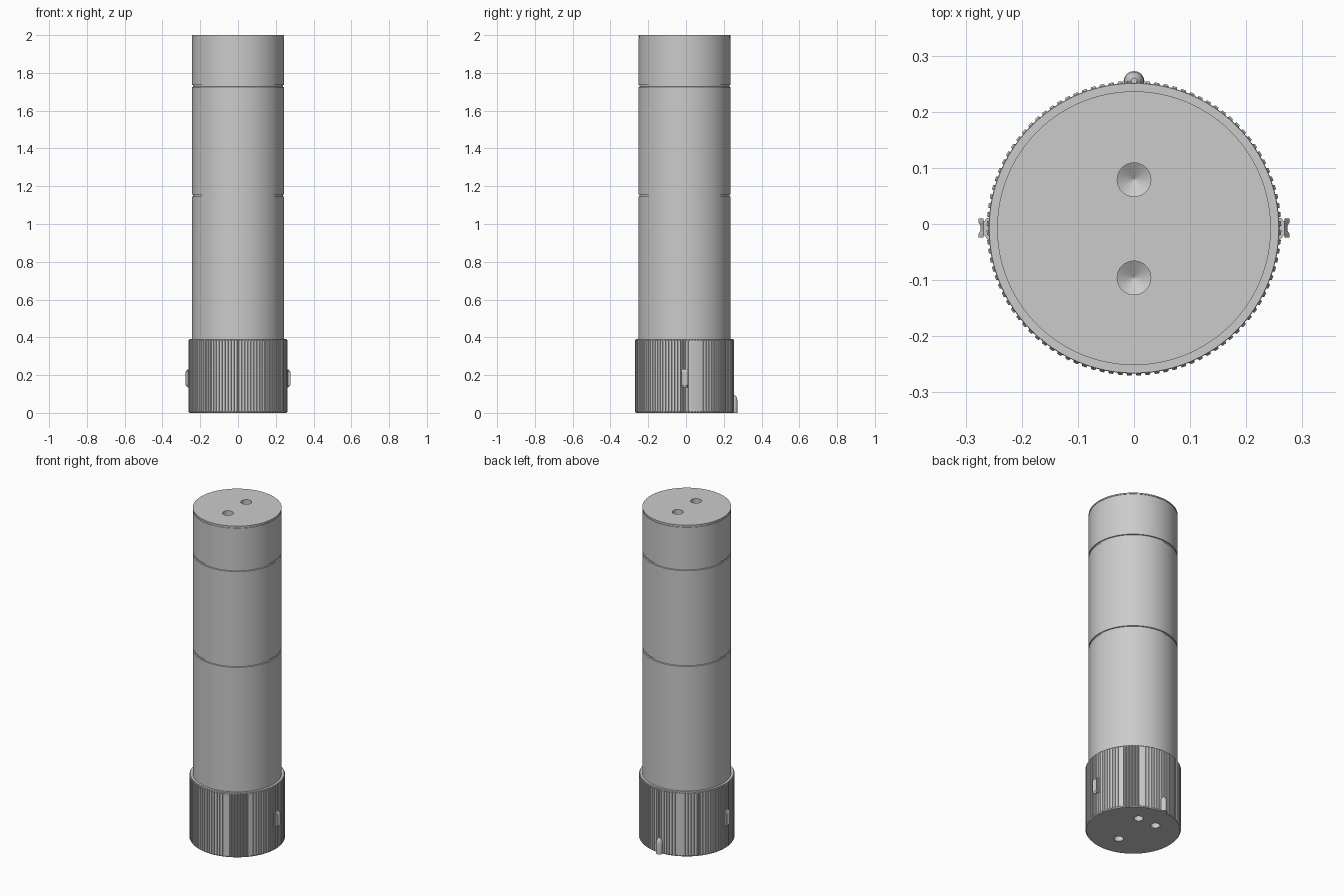
import bpy, bmesh, math
from mathutils import Matrix, Vector

cube = bpy.data.objects.get("Cube")
if cube:
    bpy.data.objects.remove(cube, do_unlink=True)

CY = -0.0075          # axis of the tube
BODY_R, BASE_R, RIB_R = 0.244, 0.259, 0.2625
BASE_TOP = 0.39

GREY = (0.6, 0.6, 0.6)
metal = bpy.data.materials.new("light grey metal")
metal.use_nodes = True
metal.diffuse_color = (*GREY, 1)
metal.node_tree.nodes["Principled BSDF"].inputs["Base Color"].default_value = (*GREY, 1)


def shade(ob):
    bpy.ops.object.select_all(action='DESELECT')
    bpy.context.view_layer.objects.active = ob
    ob.select_set(True)
    bpy.ops.object.shade_smooth_by_angle(angle=math.radians(25))


def finish(name, bm):
    bmesh.ops.recalc_face_normals(bm, faces=bm.faces)
    me = bpy.data.meshes.new(name)
    bm.to_mesh(me)
    bm.free()
    me.materials.append(metal)
    ob = bpy.data.objects.new(name, me)
    bpy.context.collection.objects.link(ob)
    return ob


def loft(bm, rings):
    """Skin a stack of equal-length point rings and cap both ends."""
    loops = [[bm.verts.new(p) for p in ring] for ring in rings]
    n = len(loops[0])
    for a, b in zip(loops, loops[1:]):
        for i in range(n):
            j = (i + 1) % n
            bm.faces.new((a[i], a[j], b[j], b[i]))
    bm.faces.new(loops[0][::-1])
    bm.faces.new(loops[-1])


def circle(r, z, n, cx=0, cy=CY):
    return [(cx + r * math.cos(math.tau * i / n), cy + r * math.sin(math.tau * i / n), z)
            for i in range(n)]


def drill(target, spots, r, z, direction):
    """Cut round blind holes with conical bottoms."""
    for x, y in spots:
        bm = bmesh.new()
        steps = [(r, -0.02), (r, 0.05), (0.001, 0.068)]
        loft(bm, [circle(rr, z + direction * d, 32, x, y) for rr, d in steps])
        cutter = finish("hole_cutter", bm)
        cutter.hide_render = True
        mod = target.modifiers.new("hole", 'BOOLEAN')
        mod.operation, mod.solver, mod.object = 'DIFFERENCE', 'EXACT', cutter
        bpy.context.view_layer.objects.active = target
        bpy.ops.object.modifier_apply(modifier=mod.name)
        bpy.data.objects.remove(cutter, do_unlink=True)
    shade(target)


# Tube with two narrow grooves and a fine line under the top edge
profile = [(BODY_R, BASE_TOP - 0.05)]
for z, half_width, depth in ((1.151, 0.006, 0.005), (1.731, 0.006, 0.005), (1.990, 0.003, 0.002)):
    profile += [(BODY_R, z - half_width), (BODY_R - depth, z - half_width * 0.7),
                (BODY_R - depth, z + half_width * 0.7), (BODY_R, z + half_width)]
profile += [(BODY_R, 2.0)]
bm = bmesh.new()
loft(bm, [circle(r, z, 96) for r, z in profile])
body = finish("tube_body", bm)
drill(body, [(0, 0.079), (0, -0.096)], 0.03, 2.0, -1)

# Grip base
bm = bmesh.new()
loft(bm, [circle(BASE_R - 0.002, 0, 96), circle(BASE_R, 0.003, 96),
          circle(BASE_R, BASE_TOP - 0.002, 96), circle(BASE_R - 0.001, BASE_TOP, 96)])
base = finish("grip_base", bm)
drill(base, [(0.06, 0.11), (-0.06, 0.11), (0, -0.13)], 0.026, 0.0, 1)

# Vertical ribs around the grip
bm = bmesh.new()
count = 100
for i in range(count):
    turn = Matrix.Translation((0, CY, 0)) @ Matrix.Rotation(math.tau * (i + 0.5) / count, 4, 'Z')
    rings = []
    for z, out in ((0.003, BASE_R + 0.0005), (0.007, RIB_R),
                   (BASE_TOP - 0.007, RIB_R), (BASE_TOP - 0.003, BASE_R + 0.0005)):
        section = [(BASE_R - 0.003, -0.006), (out, -0.0038),
                   (out, 0.0038), (BASE_R - 0.003, 0.006)]
        rings.append([turn @ Vector((x, y, z)) for x, y in section])
    loft(bm, rings)
finish("grip_ribs", bm)

# Waisted side lugs with a shallow channel down the outer face
half = [(0.250, 0.018), (0.263, 0.018), (0.266, 0.013), (0.271, 0.013),
        (0.277, 0.017), (0.277, 0.010), (0.274, 0.005)]
section = half + [(x, -y) for x, y in reversed(half)]
for name, side in (("left_lug", 1), ("right_lug", -1)):
    bm = bmesh.new()
    loft(bm, [[(side * min(x, limit), CY + y, z) for x, y in section]
              for z, limit in ((0.135, 0.268), (0.147, 0.277), (0.217, 0.277), (0.230, 0.268))])
    finish(name, bm)

# Rounded locating key at the back
bm = bmesh.new()
loft(bm, [circle(r, z, 24, 0, 0.254) for r, z in
          ((0.0185, 0.0), (0.0185, 0.06), (0.017, 0.074), (0.013, 0.086), (0.006, 0.094))])
shade(finish("back_key", bm))
